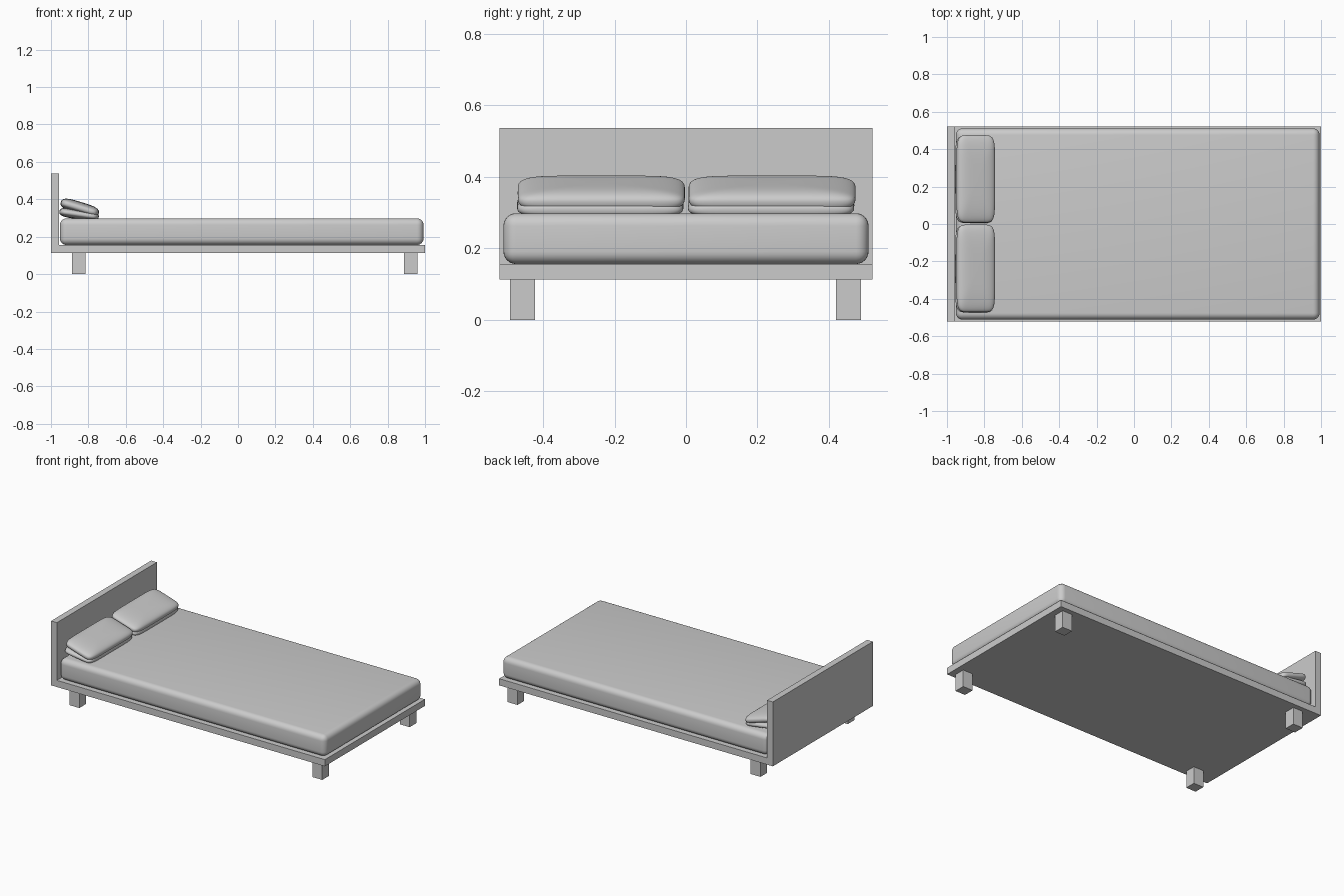
import bpy, bmesh, math
from mathutils import Matrix

if "Cube" in bpy.data.objects:
    bpy.data.objects.remove(bpy.data.objects["Cube"])


def make_object(name, bm, smooth=False):
    bmesh.ops.recalc_face_normals(bm, faces=bm.faces)
    mesh = bpy.data.meshes.new(name)
    bm.to_mesh(mesh)
    bm.free()
    for p in mesh.polygons:
        p.use_smooth = smooth
    ob = bpy.data.objects.new(name, mesh)
    bpy.context.collection.objects.link(ob)
    return ob


def box(name, lo, hi, bevel=0.0):
    bm = bmesh.new()
    bmesh.ops.create_cube(bm, size=1)
    for v in bm.verts:
        v.co = [l + (h - l) * (c + 0.5) for l, h, c in zip(lo, hi, v.co)]
    if bevel:
        bmesh.ops.bevel(bm, geom=bm.edges[:], offset=bevel, segments=6,
                        profile=0.5, affect='EDGES')
    return make_object(name, bm, bevel > 0)


def spow(a, p):
    return math.copysign(abs(a) ** p, a)


def pillow(name, size, centre, tilt):
    # soft cushion: squarish outline, bulging cross-section
    bm = bmesh.new()
    bmesh.ops.create_uvsphere(bm, u_segments=64, v_segments=24, radius=1)
    for v in bm.verts:
        lon = math.atan2(v.co.y, v.co.x)
        lat = math.asin(max(-1, min(1, v.co.z)))
        r = spow(math.cos(lat), 0.55)
        v.co = (r * spow(math.cos(lon), 0.28) * size[0] / 2,
                r * spow(math.sin(lon), 0.28) * size[1] / 2,
                spow(math.sin(lat), 0.75) * size[2] / 2)
    bm.transform(Matrix.Translation(centre) @ Matrix.Rotation(math.radians(tilt), 4, 'Y'))
    return make_object(name, bm, True)


# Bed frame: L-shaped side profile (platform and headboard) extruded across
W = 0.522
profile = [(-1, 0.112), (1, 0.112), (1, 0.156), (-0.958, 0.156), (-0.958, 0.537), (-1, 0.537)]
bm = bmesh.new()
face = bm.faces.new([bm.verts.new((x, -W, z)) for x, z in profile])
ext = bmesh.ops.extrude_face_region(bm, geom=[face])
bmesh.ops.translate(bm, vec=(0, 2 * W, 0),
                    verts=[g for g in ext['geom'] if isinstance(g, bmesh.types.BMVert)])
make_object("bed_frame", bm)

# Legs
for end, x in (("head", -0.851), ("foot", 0.924)):
    for side, y in (("front", -0.457), ("back", 0.455)):
        box(f"{end}_{side}_leg", (x - 0.036, y - 0.035, 0), (x + 0.036, y + 0.035, 0.112))

# Mattress
box("mattress", (-0.952, -0.511, 0.156), (0.992, 0.511, 0.298), 0.035)

# Two stacked pillows on each side
for side, y in (("front", -0.237), ("back", 0.241)):
    pillow(f"{side}_lower_pillow", (0.213, 0.466, 0.054), (-0.85, y - 0.003, 0.32), 8)
    pillow(f"{side}_upper_pillow", (0.212, 0.468, 0.064), (-0.846, y, 0.354), 17)
